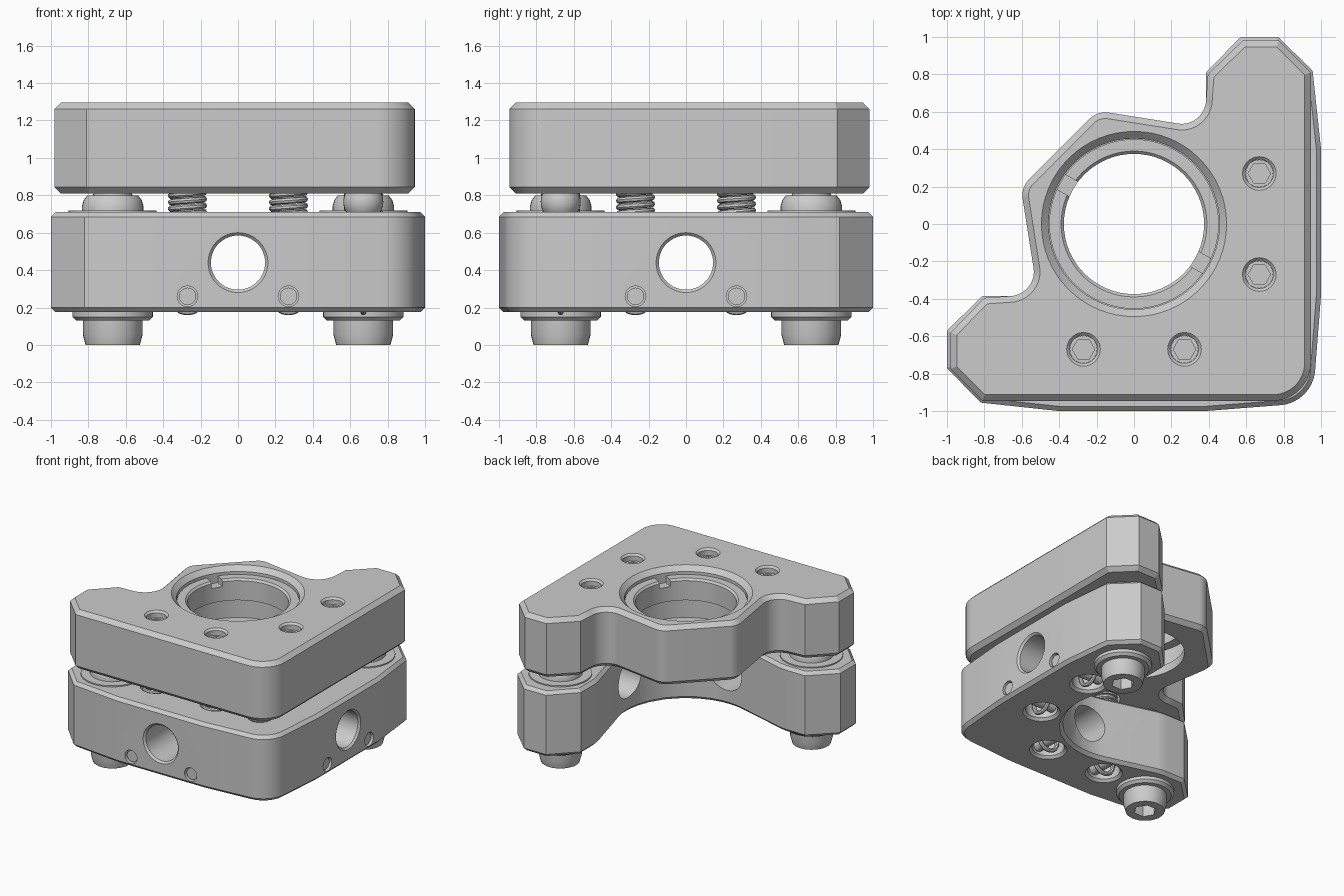
import bpy, bmesh, math
from mathutils import Vector, Matrix

if "Cube" in bpy.data.objects:
    bpy.data.objects.remove(bpy.data.objects["Cube"])

metal = bpy.data.materials.new("brushed grey metal")
metal.use_nodes = True
GREY = (0.6, 0.6, 0.6, 1)
metal.diffuse_color = GREY
metal.node_tree.nodes["Principled BSDF"].inputs["Base Color"].default_value = GREY

parts = []
FRONT = Matrix.Rotation(math.pi / 2, 4, 'X')   # local z points to -y
RIGHT = Matrix.Rotation(math.pi / 2, 4, 'Y')   # local z points to +x
UP = Matrix.Identity(4)


def add(name, bm, matrix=UP, keep=True):
    bmesh.ops.recalc_face_normals(bm, faces=bm.faces)
    mesh = bpy.data.meshes.new(name)
    bm.to_mesh(mesh)
    bm.free()
    mesh.transform(matrix)
    mesh.materials.append(metal)
    ob = bpy.data.objects.new(name, mesh)
    bpy.context.collection.objects.link(ob)
    if keep:
        parts.append(ob)
    else:
        ob.hide_render = True
    return ob


def lathe(name, profile, loc=(0, 0, 0), rot=UP, steps=32, ring=False, keep=True):
    """Revolve (radius, height) points about local z."""
    bm = bmesh.new()
    vs = [bm.verts.new((r, 0, z)) for r, z in profile]
    es = [bm.edges.new(p) for p in zip(vs, vs[1:])]
    if ring:
        es.append(bm.edges.new((vs[-1], vs[0])))
    bmesh.ops.spin(bm, geom=vs + es, cent=(0, 0, 0), axis=(0, 0, 1),
                   angle=2 * math.pi, steps=steps, use_merge=True)
    bmesh.ops.remove_doubles(bm, verts=bm.verts, dist=1e-5)
    return add(name, bm, Matrix.Translation(loc) @ rot, keep)


def rod(r, z0, z1, **kw):
    return lathe(kw.pop("name", "cutter"), [(0, z0), (r, z0), (r, z1), (0, z1)], **kw)


def cut(ob, cutters):
    bpy.context.view_layer.objects.active = ob
    for c in cutters:
        mod = ob.modifiers.new("cut", 'BOOLEAN')
        mod.operation, mod.solver, mod.object = 'DIFFERENCE', 'EXACT', c
        bpy.ops.object.modifier_apply(modifier=mod.name)
        bpy.data.objects.remove(c)


def rounded(points):
    """Outline with each (x, y, radius) corner turned into an arc."""
    out = []
    for i, (x, y, r) in enumerate(points):
        p = Vector((x, y))
        if r == 0:
            out.append(p)
            continue
        a = (Vector(points[i - 1][:2]) - p).normalized()
        b = (Vector(points[(i + 1) % len(points)][:2]) - p).normalized()
        half = math.acos(a.dot(b)) / 2
        c = p + (a + b).normalized() * r / math.sin(half)
        va = p + a * r / math.tan(half) - c
        vb = p + b * r / math.tan(half) - c
        n = max(2, round(math.degrees(math.pi - 2 * half) / 8))
        for k in range(n + 1):
            out.append(c + (va.lerp(vb, k / n)).normalized() * r)
    return out


def inset(outline, d):
    """Move a clockwise outline inwards by d."""
    out = []
    for i, p in enumerate(outline):
        u = (p - outline[i - 1]).normalized()
        w = (outline[(i + 1) % len(outline)] - p).normalized()
        n1, n2 = Vector((u.y, -u.x)), Vector((w.y, -w.x))
        out.append(p + (n1 + n2) * d / (1 + n1.dot(n2)))
    return out


def plate(name, half, z0, z1, chamfer):
    """Plate symmetric about the diagonal, top and bottom rims chamfered."""
    outline = rounded(half + [(-y, -x, r) for x, y, r in reversed(half[1:-1])])
    small = inset(outline, chamfer)
    bm = bmesh.new()
    levels = [(small, z0), (outline, z0 + chamfer), (outline, z1 - chamfer), (small, z1)]
    rings = [[bm.verts.new((p.x, p.y, z)) for p in pts] for pts, z in levels]
    for lo, hi in zip(rings, rings[1:]):
        for i in range(len(lo)):
            bm.faces.new((lo[i - 1], lo[i], hi[i], hi[i - 1]))
    bm.faces.new(rings[0])
    bm.faces.new(rings[-1])
    return add(name, bm)


# Places shared by the springs, pins and set screws
S, D = 0.67, 0.27
spring_spots = [(-D, -S, FRONT), (D, -S, FRONT), (S, -D, RIGHT), (S, D, RIGHT)]
adjusters = [(-S, -S), (S, S)]

# Front plate with the lens bore
top_plate = plate("top_plate", [
    (0.945, -0.945, 0.2), (-0.81, -0.945, 0), (-0.98, -0.775, 0), (-0.98, -0.58, 0),
    (-0.8, -0.395, 0), (-0.515, -0.375, 0.13), (-0.605, 0.195, 0.12), (-0.4, 0.4, 0)],
    0.81, 1.295, 0.033)
cutters = [lathe("bore", [(0, 0.7), (0.375, 0.7), (0.375, 0.88), (0.457, 0.88), (0.457, 1.257),
                          (0.535, 1.335), (0, 1.335)], steps=64, keep=False)]
for x, y, _ in spring_spots:
    cutters.append(lathe("screw_hole", [(0, 1.1), (0.075, 1.1), (0.075, 1.28), (0.115, 1.32),
                                        (0, 1.32)], (x, y, 0), keep=False))
    cutters.append(rod(0.12, 0.7, 0.95, loc=(x, y, 0), keep=False))
cut(top_plate, cutters)

# Back plate, an L with a round inner edge
bottom_plate = plate("bottom_plate", [
    (0.955, -0.955, 0.2), (0.38, -1, 0), (-0.4, -1, 0), (-0.82, -0.955, 0), (-1, -0.77, 0),
    (-1, -0.57, 0), (-0.81, -0.385, 0), (-0.6, -0.385, 0.3), (0.756, -0.756, 0.53)],
    0.175, 0.71, 0.025)
cutters = [lathe("side_bore", [(0, 0.3), (0.145, 0.3), (0.145, 0.985), (0.185, 1.025),
                               (0, 1.025)], (0, 0, 0.44), rot, 48, keep=False)
           for rot in (FRONT, RIGHT)]
for x, y, rot in spring_spots:
    cutters.append(lathe("spring_hole", [(0, 0.15), (0.165, 0.15), (0.12, 0.195),
                                         (0.12, 0.8), (0, 0.8)], (x, y, 0), keep=False))
    spot = (x, 0, 0.26) if rot is FRONT else (0, y, 0.26)
    cutters.append(rod(0.055, 0.9, 1.1, loc=spot, rot=rot, keep=False))
cut(bottom_plate, cutters)

# Slotted retaining ring in the bore
ring = lathe("retaining_ring", [(0.375, 1.06), (0.453, 1.06), (0.453, 1.235), (0.39, 1.235),
                                (0.375, 1.22)], steps=64, ring=True)
bm = bmesh.new()
bmesh.ops.create_cube(bm, size=1)
slot = add("slot", bm, Matrix.Translation((0, 0, 1.23)) @ Matrix.Rotation(math.radians(150), 4, 'Z')
           @ Matrix.Diagonal((1.2, 0.09, 0.1, 1)), keep=False)
cut(ring, [slot])

for x, y, rot in spring_spots:
    # Set screw with hex socket
    screw = rod(0.074, 1.05, 1.24, loc=(x, y, 0), name="set_screw")
    cut(screw, [rod(0.06, 1.17, 1.3, loc=(x, y, 0), steps=6, keep=False)])
    # Cross pin and the spring hook around it
    spot = (x, 0, 0.26) if rot is FRONT else (0, y, 0.26)
    rod(0.046, 0.56, 0.985, loc=spot, rot=rot, name="spring_pin")
    hook = [(0.085 + 0.0165 * math.cos(a), 0.0165 * math.sin(a))
            for a in (k * math.pi / 4 for k in range(8))]
    lathe("spring_hook", hook, (x, y, 0.26), rot, ring=True)
    # Coil spring
    curve = bpy.data.curves.new("coil_spring", 'CURVE')
    curve.dimensions, curve.bevel_depth, curve.bevel_resolution = '3D', 0.0165, 2
    curve.use_fill_caps = True
    spline = curve.splines.new('POLY')
    turns, seg = 16, 20
    spline.points.add(turns * seg)
    for i, p in enumerate(spline.points):
        a = 2 * math.pi * i / seg
        p.co = (x + 0.088 * math.cos(a), y + 0.088 * math.sin(a), 0.36 + 0.035 * i / seg, 1)
    coil = bpy.data.objects.new("coil_spring", curve)
    bpy.context.collection.objects.link(coil)
    curve.materials.append(metal)
    bpy.ops.object.select_all(action='DESELECT')
    coil.select_set(True)
    bpy.context.view_layer.objects.active = coil
    bpy.ops.object.convert(target='MESH')
    parts.append(bpy.context.view_layer.objects.active)

for x, y in adjusters:
    at = (x, y, 0)
    # Bushing: thin collar above, stepped flange below
    lathe("upper_collar", [(0, 0.65), (0.235, 0.65), (0.235, 0.72), (0, 0.72)], at, steps=48)
    lathe("lower_flange", [(0, 0.25), (0.215, 0.25), (0.215, 0.15), (0.195, 0.13), (0, 0.13)],
          at, steps=48)
    # Adjuster tip and ball
    lathe("adjuster_tip", [(0, 0.7), (0.165, 0.7), (0.165, 0.74), (0.155, 0.775), (0.135, 0.8),
                           (0.105, 0.8), (0.1, 0.83), (0, 0.83)], at)
    # Knob with hex socket
    knob = lathe("adjuster_knob", [(0, 0.2), (0.16, 0.2), (0.16, 0.055), (0.145, 0), (0, 0)], at)
    cut(knob, [rod(0.085, -0.1, 0.09, loc=at, steps=6, keep=False)])

# Fixed pivot ball in the corner
bm = bmesh.new()
bmesh.ops.create_uvsphere(bm, u_segments=32, v_segments=16, radius=0.107)
add("pivot_ball", bm, Matrix.Translation((S, -S, 0.765)))

# Smooth curved faces, keep edges sharp
bpy.ops.object.select_all(action='DESELECT')
for ob in parts:
    ob.select_set(True)
bpy.context.view_layer.objects.active = parts[0]
bpy.ops.object.shade_smooth_by_angle(angle=math.radians(30))
